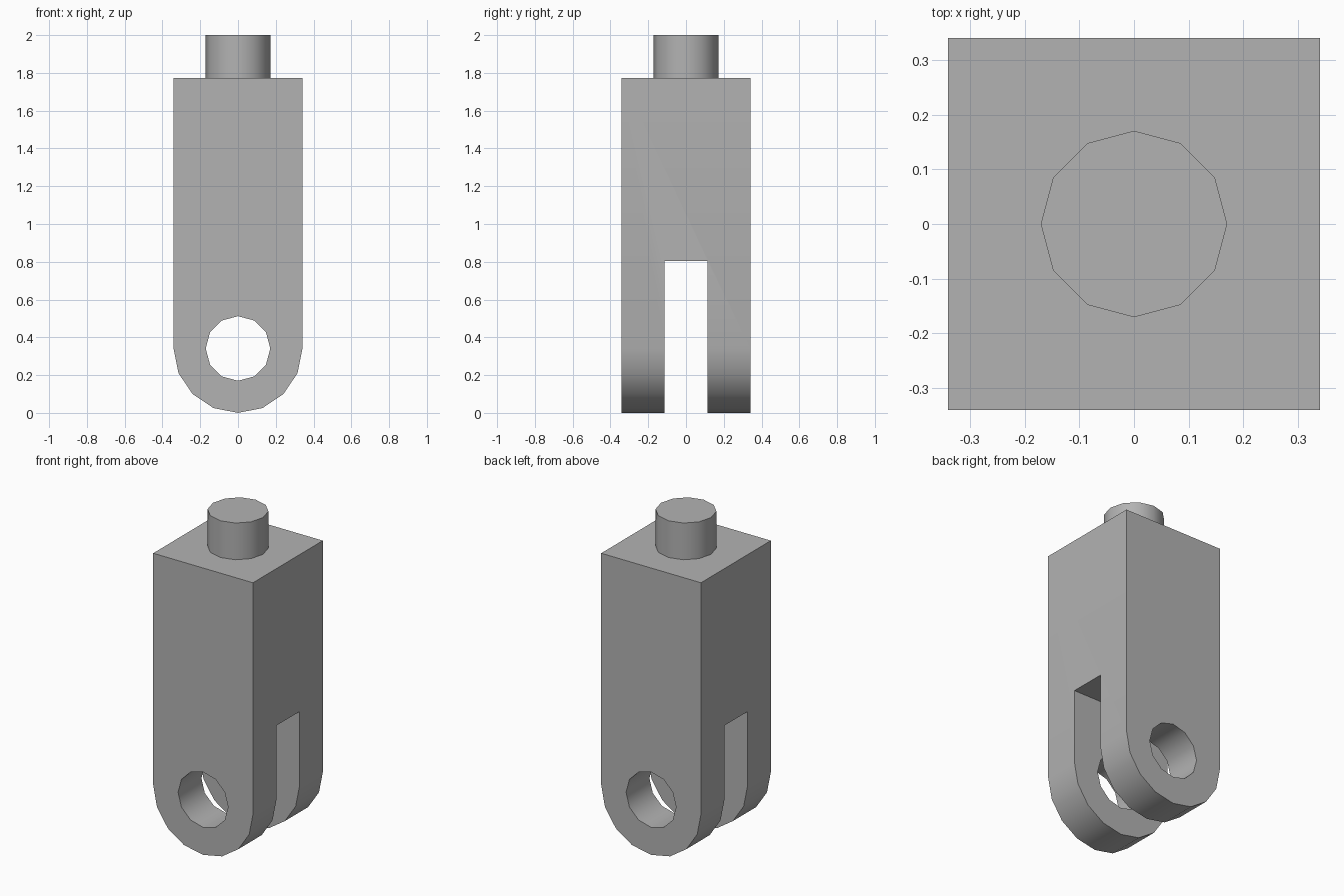
import bpy
import bmesh
from math import pi, sin, cos, radians
from mathutils import Matrix

old = bpy.data.objects.get("Cube")
if old:
    bpy.data.objects.remove(old, do_unlink=True)

HALF = 0.341        # half width of the square body, also the rounded end radius
HOLE = 0.171        # radius of pin hole and top stud
BODY_TOP = 1.773
SLOT_HALF = 0.113
SLOT_TOP = 0.803

grey = bpy.data.materials.new("plain grey")
grey.use_nodes = True
colour = (0.45, 0.45, 0.45, 1)
grey.diffuse_color = colour
grey.node_tree.nodes["Principled BSDF"].inputs["Base Color"].default_value = colour


def make_object(name, bm):
    bmesh.ops.recalc_face_normals(bm, faces=bm.faces)
    mesh = bpy.data.meshes.new(name)
    bm.to_mesh(mesh)
    bm.free()
    mesh.materials.append(grey)
    obj = bpy.data.objects.new(name, mesh)
    bpy.context.collection.objects.link(obj)
    return obj


def activate(obj):
    bpy.ops.object.select_all(action='DESELECT')
    obj.select_set(True)
    bpy.context.view_layer.objects.active = obj


def extrude_y(name, profile, depth):
    """Extrude an x-z outline symmetrically along y."""
    bm = bmesh.new()
    face = bm.faces.new([bm.verts.new((x, -depth, z)) for x, z in profile])
    ext = bmesh.ops.extrude_face_region(bm, geom=[face])["geom"]
    moved = [v for v in ext if isinstance(v, bmesh.types.BMVert)]
    bmesh.ops.translate(bm, verts=moved, vec=(0, 2 * depth, 0))
    return make_object(name, bm)


def arc(radius, start, end, steps):
    return [(radius * cos(a), HALF + radius * sin(a))
            for a in (start + (end - start) * i / steps for i in range(steps + 1))]


# Fork body: square bar with a rounded lower end
outline = arc(HALF, pi, 2 * pi, 8) + [(HALF, BODY_TOP), (-HALF, BODY_TOP)]
body = extrude_y("fork_body", outline, HALF)

# Cutters: pin hole through both prongs, slot between them
hole = extrude_y("pin_hole_cutter", arc(HOLE, 0, 2 * pi, 12)[:-1], 1)
slot = extrude_y("slot_cutter", [(-1, -1), (1, -1), (1, SLOT_TOP), (-1, SLOT_TOP)], SLOT_HALF)
for cutter in (slot, hole):
    cutter.hide_render = True
    cut = body.modifiers.new(cutter.name, 'BOOLEAN')
    cut.operation = 'DIFFERENCE'
    cut.solver = 'EXACT'
    cut.object = cutter
    activate(body)
    bpy.ops.object.modifier_apply(modifier=cut.name)
    bpy.data.objects.remove(cutter, do_unlink=True)

# Stud on top of the body
bm = bmesh.new()
bmesh.ops.create_cone(bm, cap_ends=True, segments=12, radius1=HOLE, radius2=HOLE,
                      depth=2 - BODY_TOP,
                      matrix=Matrix.Translation((0, 0, (2 + BODY_TOP) / 2)))
stud = make_object("top_stud", bm)

# Smooth the rounded surfaces, keep the corners sharp
for obj in (body, stud):
    activate(obj)
    bpy.ops.object.shade_smooth_by_angle(angle=radians(35))
